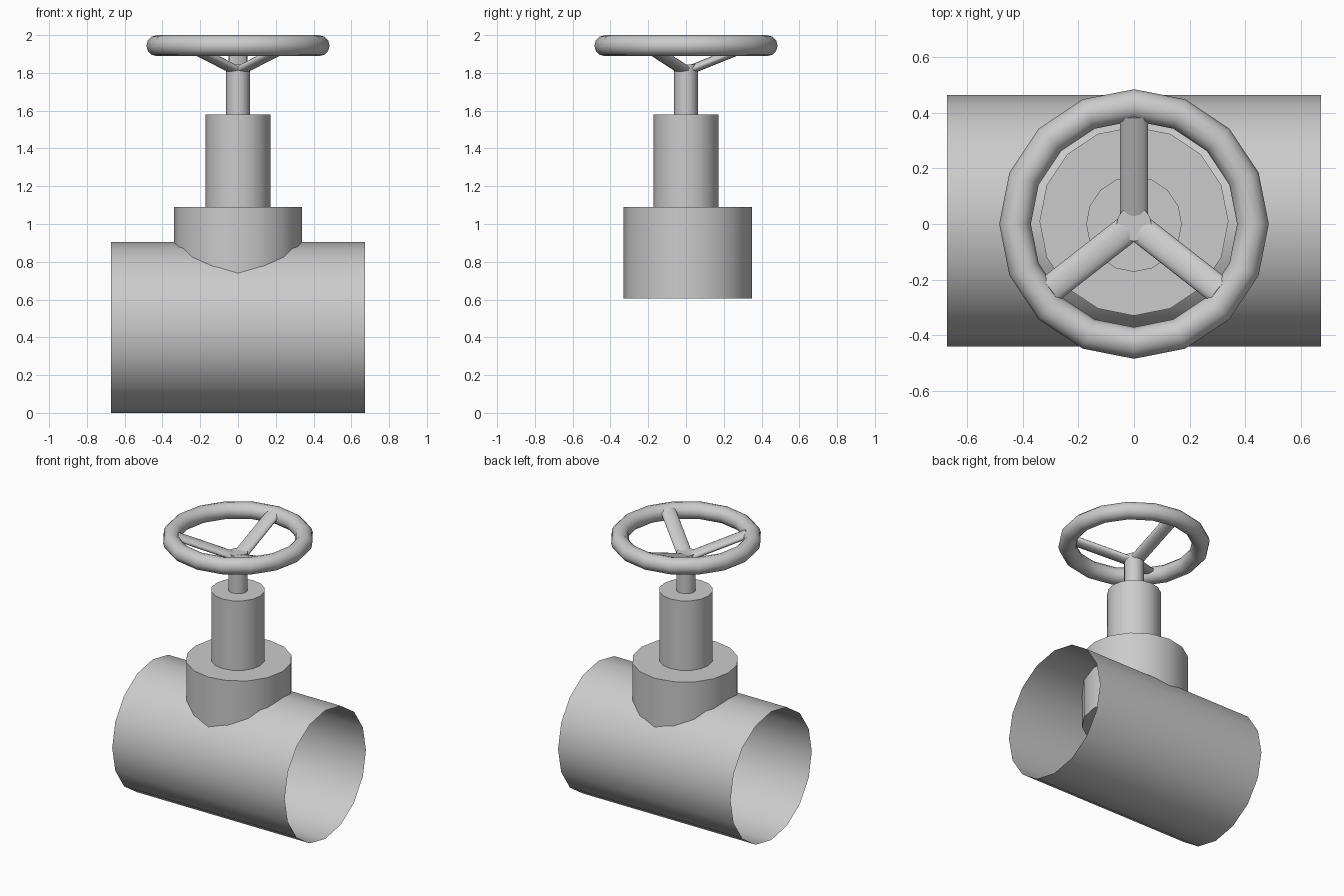
import bpy, math
from mathutils import Vector, Matrix

if "Cube" in bpy.data.objects:
    bpy.data.objects.remove(bpy.data.objects["Cube"])

SIDES = 16


def finish(name):
    obj = bpy.context.object
    obj.name = name
    bpy.ops.object.shade_smooth_by_angle(angle=math.radians(40))
    return obj


def upright(name, radius, z0, z1, y=0.0):
    """Capped vertical cylinder from z0 to z1."""
    bpy.ops.mesh.primitive_cylinder_add(vertices=SIDES, radius=radius, depth=z1 - z0,
                                        location=(0, y, (z0 + z1) / 2))
    return finish(name)


# Open, thin-walled pipe lying along x
bpy.ops.mesh.primitive_cylinder_add(vertices=SIDES, radius=0.4525, depth=1.344,
                                    end_fill_type='NOTHING', location=(0, 0.012, 0.4525),
                                    rotation=(0, math.pi / 2, 0))
finish("pipe")

# Valve body, neck and stem
upright("valve_collar", 0.34, 0.605, 1.09, y=0.01)
upright("valve_neck", 0.172, 1.08, 1.58)
upright("valve_stem", 0.0625, 1.56, 1.845)

# Handwheel rim
bpy.ops.mesh.primitive_torus_add(major_segments=SIDES, minor_segments=12,
                                 major_radius=0.428, minor_radius=0.057,
                                 location=(0, 0, 1.944))
bpy.context.object.scale.z = 0.98
finish("wheel_rim")

# Three flattened spokes rising from the stem to the rim
for i, deg in enumerate((90, 218, 322)):
    a = math.radians(deg)
    out = Vector((math.cos(a), math.sin(a), 0))
    start = Vector((0, 0, 1.812)) + out * 0.01
    end = out * 0.39 + Vector((0, 0, 1.964))
    along = (end - start).normalized()
    side = Vector((0, 0, 1)).cross(out)
    bpy.ops.mesh.primitive_cylinder_add(vertices=SIDES, radius=1, depth=1)
    spoke = finish(f"wheel_spoke_{i + 1}")
    frame = Matrix((side * 0.051, along.cross(side) * 0.024, along * (end - start).length))
    m = frame.transposed().to_4x4()
    m.translation = (start + end) / 2
    if m.determinant() < 0:
        m = m @ Matrix.Scale(-1, 4, (1, 0, 0))
    spoke.data.transform(m)
